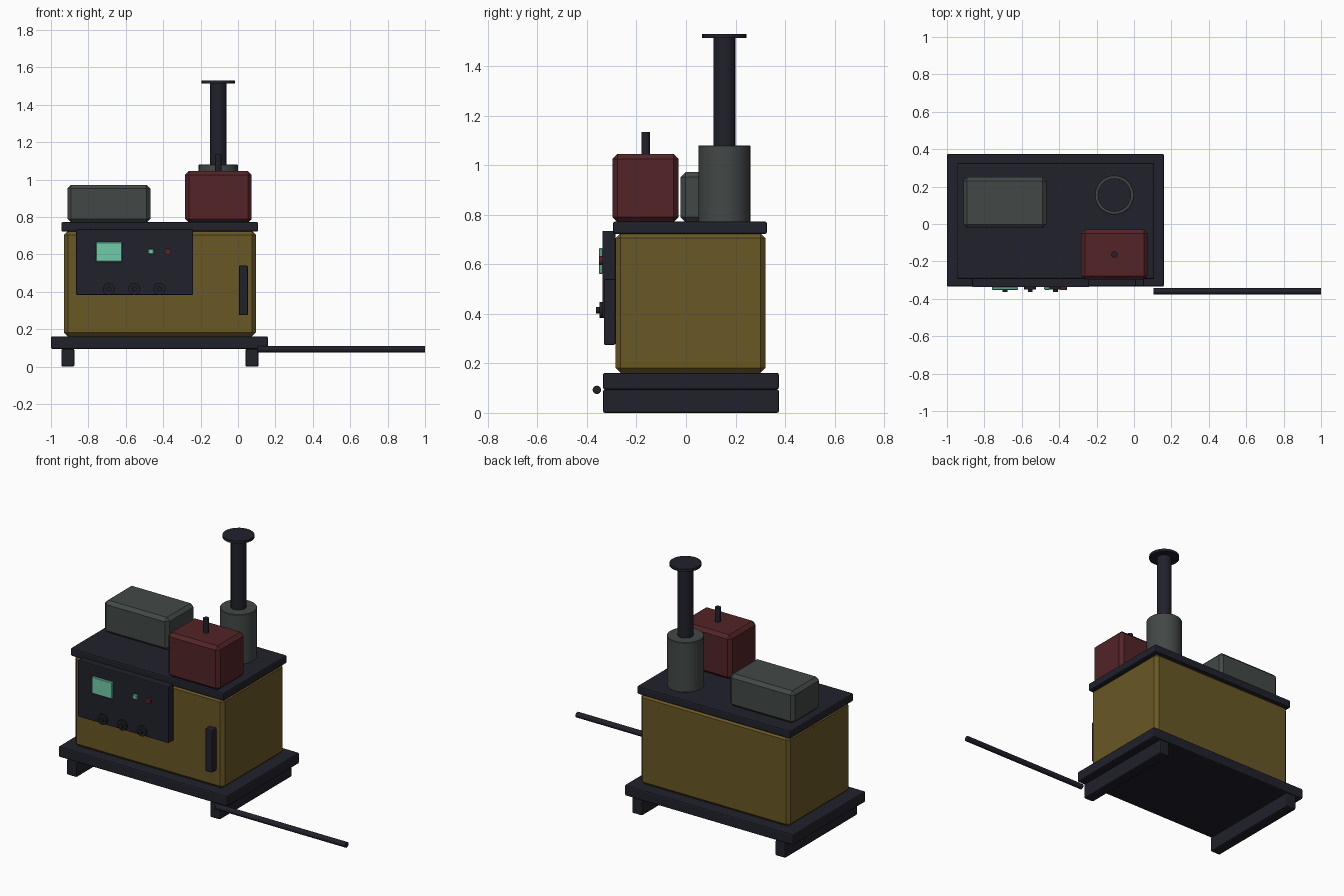
import bpy
from mathutils import Vector

cube = bpy.data.objects.get("Cube")
if cube:
    bpy.data.objects.remove(cube, do_unlink=True)


def material(name, color):
    m = bpy.data.materials.new(name)
    m.use_nodes = True
    m.diffuse_color = (*color, 1)
    bsdf = next(n for n in m.node_tree.nodes if n.type == 'BSDF_PRINCIPLED')
    bsdf.inputs["Base Color"].default_value = (*color, 1)
    bsdf.inputs["Roughness"].default_value = 0.7
    return m


DARK = material("dark steel", (0.015, 0.015, 0.025))
OLIVE = material("olive yellow", (0.14, 0.098, 0.018))
GREY = material("warm grey", (0.055, 0.065, 0.063))
RED = material("dark red", (0.085, 0.017, 0.02))
SCREEN = material("screen green", (0.17, 0.6, 0.4))
KNOB = material("knob black", (0.014, 0.014, 0.018))


def finish(name, mat, bevel, segments=2):
    ob = bpy.context.object
    ob.name = ob.data.name = name
    ob.data.materials.append(mat)
    if bevel:
        mod = ob.modifiers.new("Bevel", 'BEVEL')
        mod.width = bevel
        mod.segments = segments
    return ob


def box(name, mat, xs, ys, zs, bevel=0.008, segments=2):
    lo, hi = Vector((xs[0], ys[0], zs[0])), Vector((xs[1], ys[1], zs[1]))
    bpy.ops.mesh.primitive_cube_add(size=1, location=(lo + hi) / 2)
    bpy.context.object.scale = hi - lo
    bpy.ops.object.transform_apply(location=False, rotation=False, scale=True)
    return finish(name, mat, bevel, segments)


def rod(name, mat, start, end, radius, sides=24, bevel=0.0):
    a, b = Vector(start), Vector(end)
    bpy.ops.mesh.primitive_cylinder_add(vertices=sides, radius=radius,
                                        depth=(b - a).length, location=(a + b) / 2)
    ob = bpy.context.object
    ob.rotation_euler = (b - a).to_track_quat('Z', 'Y').to_euler()
    bpy.ops.object.shade_smooth_by_angle(angle=0.6)
    return finish(name, mat, bevel, 1)


# Base and skids
box("base_plate", DARK, (-1, 0.16), (-0.335, 0.375), (0.095, 0.162))
for side, x in (("right", -0.945), ("left", 0.04)):
    box(side + "_skid", DARK, (x, x + 0.07), (-0.335, 0.375), (0, 0.095))

# Housing and roof
box("housing", OLIVE, (-0.93, 0.095), (-0.285, 0.32), (0.162, 0.725), 0.02, 1)
box("roof", DARK, (-0.945, 0.108), (-0.295, 0.327), (0.722, 0.772))

# Front control panel
box("control_panel", DARK, (-0.865, -0.24), (-0.338, -0.285), (0.383, 0.735), 0.005)
box("screen", SCREEN, (-0.76, -0.62), (-0.352, -0.336), (0.56, 0.665), 0.004, 1)
box("green_lamp", SCREEN, (-0.48, -0.45), (-0.352, -0.336), (0.6, 0.63), 0.004, 1)
rod("red_lamp", RED, (-0.375, -0.336, 0.615), (-0.375, -0.352, 0.615), 0.018, 12)
for i in range(3):
    x = -0.69 + 0.135 * i
    rod("knob_dial", KNOB, (x, -0.336, 0.415), (x, -0.35, 0.415), 0.032, 16)
    rod("knob_stem", KNOB, (x, -0.345, 0.415), (x, -0.363, 0.415), 0.013, 12)

# Door handle and tow bar
box("door_handle", DARK, (0.005, 0.053), (-0.332, -0.284), (0.275, 0.54), 0.006)
rod("tow_bar", DARK, (0.105, -0.36, 0.093), (1, -0.36, 0.093), 0.017, 16)

# Units on the roof
box("air_filter_box", GREY, (-0.912, -0.468), (-0.022, 0.25), (0.77, 0.972), 0.02, 1)
box("fuel_tank", RED, (-0.283, 0.073), (-0.297, -0.03), (0.77, 1.045), 0.02, 1)
rod("filler_stem", DARK, (-0.105, -0.163, 1.03), (-0.105, -0.163, 1.133), 0.017, 16)

# Exhaust stack
rod("silencer", GREY, (-0.105, 0.155, 0.77), (-0.105, 0.155, 1.08), 0.105, 32, 0.003)
rod("exhaust_pipe", DARK, (-0.105, 0.155, 1.07), (-0.105, 0.155, 1.518), 0.044)
rod("rain_cap", DARK, (-0.105, 0.155, 1.514), (-0.105, 0.155, 1.53), 0.09, 24)
